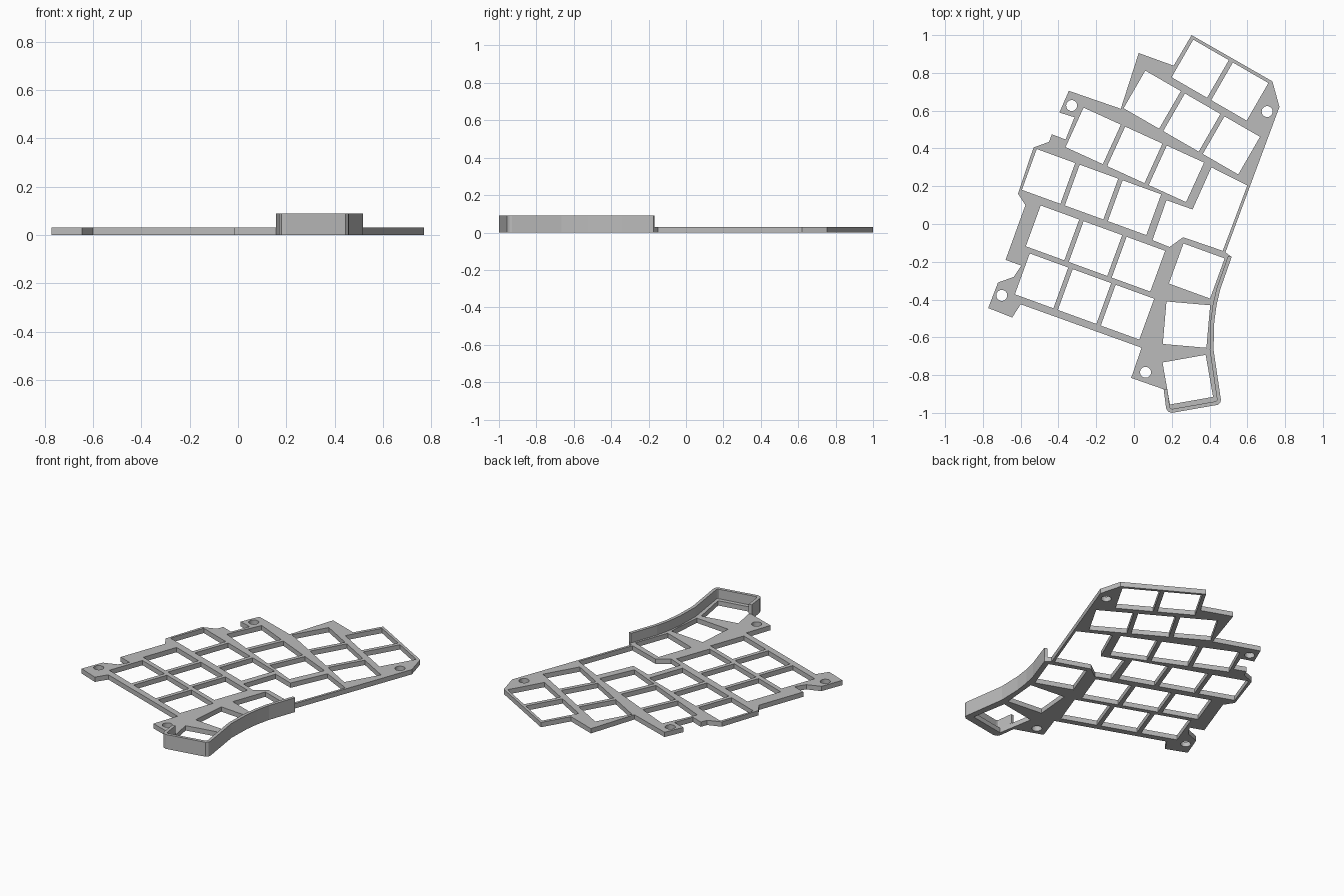
import bpy
import bmesh
from math import cos, sin, radians, tau
from mathutils import Vector

PLATE_TOP = 0.03
WALL_TOP = 0.09
KEY_SIZE = (0.217, 0.23)
PITCH = 0.242

default_cube = bpy.data.objects.get("Cube")
if default_cube:
    bpy.data.objects.remove(default_cube, do_unlink=True)

grey = bpy.data.materials.new("plain_grey")
grey.use_nodes = True
grey.diffuse_color = (0.5, 0.5, 0.5, 1)
grey.node_tree.nodes["Principled BSDF"].inputs["Base Color"].default_value = (0.5, 0.5, 0.5, 1)


def rectangle(corner, angle, size, shift=0.0):
    """Rotated rectangle hanging from its top left corner."""
    along = Vector((cos(radians(angle)), sin(radians(angle))))
    down = Vector((along.y, -along.x))
    start = Vector(corner) + along * shift
    width, height = along * size[0], down * size[1]
    return [start, start + width, start + width + height, start + height]


def circle(centre, radius, sides=32):
    return [Vector(centre) + radius * Vector((cos(tau * i / sides), sin(tau * i / sides)))
            for i in range(sides)]


def inset_path(path, distance):
    """Offset an open path to its right-hand side with mitred corners."""
    points = [Vector(p) for p in path]
    normals = []
    for a, b in zip(points, points[1:]):
        direction = (b - a).normalized()
        normals.append(Vector((direction.y, -direction.x)))
    result = []
    for i, point in enumerate(points):
        before = normals[max(i - 1, 0)]
        after = normals[min(i, len(normals) - 1)]
        mitre = (before + after).normalized()
        result.append(point + mitre * distance / mitre.dot(after))
    return result


def extruded_shape(name, loops, bottom, top):
    """Fill an outline with holes and give it thickness."""
    curve = bpy.data.curves.new(name + "_profile", "CURVE")
    curve.dimensions = "2D"
    curve.fill_mode = "BOTH"
    curve.extrude = (top - bottom) / 2
    for loop in loops:
        spline = curve.splines.new("POLY")
        spline.points.add(len(loop) - 1)
        for target, point in zip(spline.points, loop):
            target.co = (point[0], point[1], 0, 1)
        spline.use_cyclic_u = True
    profile = bpy.data.objects.new(name + "_profile", curve)
    bpy.context.scene.collection.objects.link(profile)
    depsgraph = bpy.context.evaluated_depsgraph_get()
    mesh = bpy.data.meshes.new_from_object(profile.evaluated_get(depsgraph))
    bpy.data.objects.remove(profile, do_unlink=True)
    bpy.data.curves.remove(curve)

    # Weld the caps to the sides and lift to the right height
    bm = bmesh.new()
    bm.from_mesh(mesh)
    bmesh.ops.remove_doubles(bm, verts=bm.verts, dist=0.0001)
    bmesh.ops.recalc_face_normals(bm, faces=bm.faces)
    bmesh.ops.translate(bm, verts=bm.verts, vec=(0, 0, (top + bottom) / 2))
    for face in bm.faces:
        face.smooth = False
        face.material_index = 0
    bm.to_mesh(mesh)
    bm.free()
    mesh.name = name
    mesh.materials.clear()
    mesh.materials.append(grey)
    part = bpy.data.objects.new(name, mesh)
    bpy.context.scene.collection.objects.link(part)
    return part


# Outer rim around the thumb keys, shared by plate and wall
thumb_rim = [(0.517, -0.175), (0.457, -0.345), (0.437, -0.43), (0.425, -0.52),
             (0.421, -0.665), (0.46, -0.93), (0.457, -0.945), (0.445, -0.957),
             (0.2, -1.0), (0.18, -0.993), (0.17, -0.975), (0.157, -0.875)]

# Remaining outline: lower tabs, left side, top, right side
outline = thumb_rim + [
    (-0.015, -0.815), (0.04, -0.655), (-0.6, -0.425), (-0.645, -0.495),
    (-0.772, -0.445), (-0.72, -0.31), (-0.637, -0.28), (-0.597, -0.22),
    (-0.68, -0.19), (-0.575, 0.1), (-0.614, 0.16), (-0.532, 0.405),
    (-0.45, 0.435), (-0.435, 0.475), (-0.362, 0.447), (-0.315, 0.565),
    (-0.395, 0.59), (-0.345, 0.705), (-0.07, 0.61), (0.025, 0.905),
    (0.21, 0.838), (0.305, 1.0), (0.733, 0.755), (0.77, 0.62), (0.484, -0.15)]

# Key openings: first corner, slope and key count of each row
key_rows = [((0.314, 0.976), -30, 2), ((0.06, 0.812), -30, 3),
            ((-0.267, 0.616), -24.5, 3), ((-0.515, 0.397), -20, 3),
            ((-0.494, 0.098), -20, 3), ((-0.552, -0.156), -20, 3)]
holes = [rectangle(corner, angle, KEY_SIZE, i * PITCH)
         for corner, angle, count in key_rows for i in range(count)]

# Thumb key openings
thumb_size = (0.232, 0.226)
for corner, angle in [((0.262, -0.103), -20), ((0.172, -0.41), -5), ((0.151, -0.733), 10)]:
    holes.append(rectangle(corner, angle, thumb_size))

# Large opening beside the slim right strip
holes.append([(0.172, 0.126), (0.31, 0.077), (0.41, 0.3), (0.6, 0.204),
              (0.47, -0.142), (0.26, -0.07), (0.188, -0.122), (0.098, -0.085)])

# Screw holes
for centre in [(-0.33, 0.627), (0.705, 0.595), (-0.7, -0.378), (0.061, -0.785)]:
    holes.append(circle(centre, 0.029))

extruded_shape("key_plate", [outline] + holes, 0, PLATE_TOP)

# Raised wall standing on the thumb rim
wall_inner = inset_path(thumb_rim, 0.02)
extruded_shape("thumb_wall", [thumb_rim + wall_inner[::-1]], PLATE_TOP, WALL_TOP)
